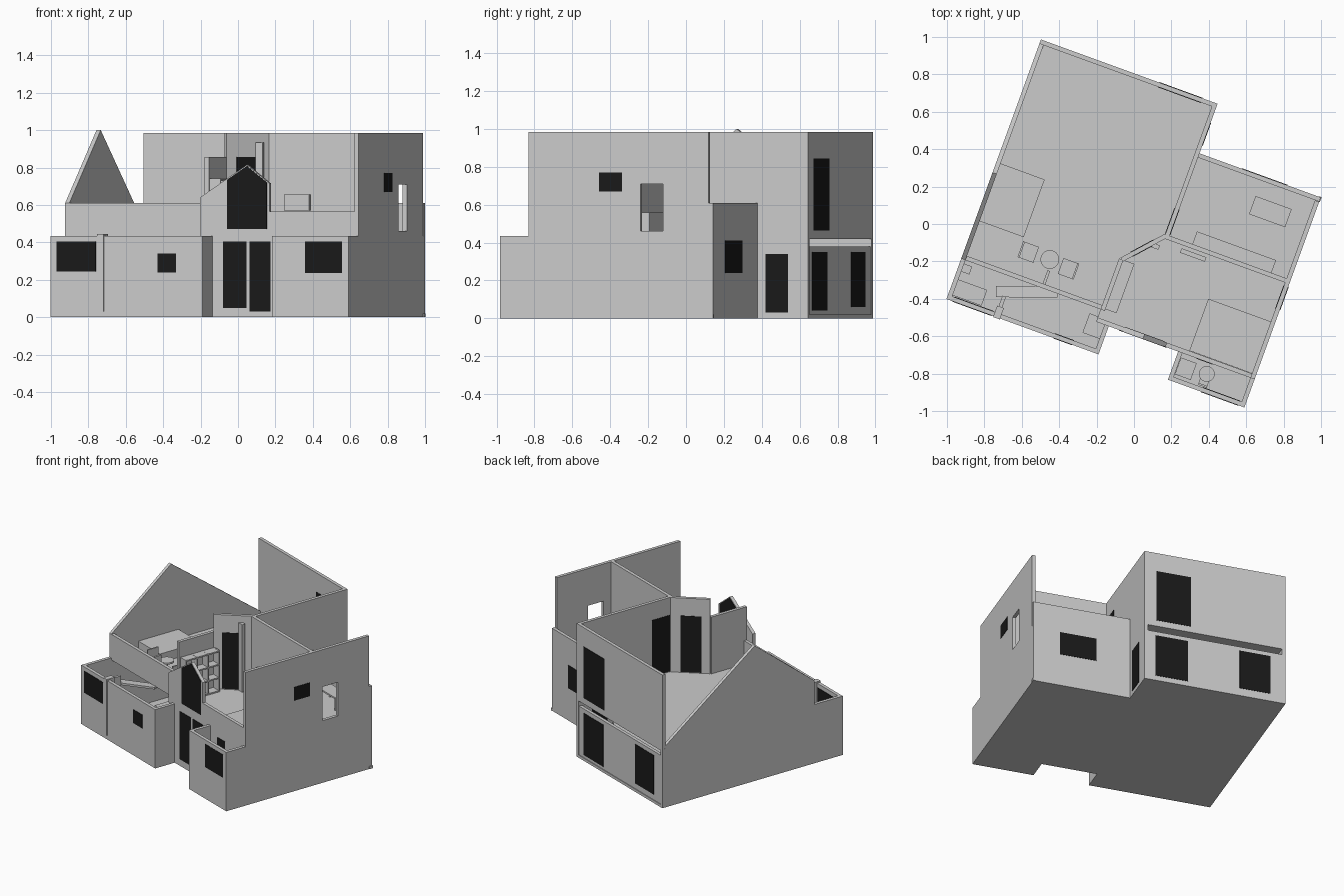
import bpy, bmesh, math
from mathutils import Matrix, Vector

if "Cube" in bpy.data.objects:
    bpy.data.objects.remove(bpy.data.objects["Cube"])

ROT = Matrix.Rotation(math.radians(-20), 4, 'Z')   # whole house is turned on its plot
T = 0.024                                          # wall thickness
F1, F2 = 0.435, 0.985                              # upper floor level, wall top
L, R, S, N = -0.805, 0.89, -0.72, 0.757            # outer limits in house axes
glass = bpy.data.materials.new("dark_glass")
glass.diffuse_color = (0.01, 0.01, 0.01, 1)
glass.use_nodes = True
glass.node_tree.nodes["Principled BSDF"].inputs["Base Color"].default_value = glass.diffuse_color


def prism(name, base, off, mat=None):
    """Extrude a 3D polygon by a vector."""
    bm = bmesh.new()
    f = bm.faces.new([bm.verts.new(p) for p in base])
    ext = bmesh.ops.extrude_face_region(bm, geom=[f])['geom']
    bmesh.ops.translate(bm, vec=off, verts=[v for v in ext if isinstance(v, bmesh.types.BMVert)])
    bmesh.ops.recalc_face_normals(bm, faces=bm.faces)
    bm.transform(ROT)
    me = bpy.data.meshes.new(name)
    bm.to_mesh(me)
    bm.free()
    ob = bpy.data.objects.new(name, me)
    bpy.context.collection.objects.link(ob)
    if mat:
        me.materials.append(mat)
    return ob


def box(name, u0, u1, v0, v1, z0, z1, mat=None):
    return prism(name, [(u0, v0, z0), (u1, v0, z0), (u1, v1, z0), (u0, v1, z0)], (0, 0, z1 - z0), mat)


def slab(name, pts, z0, z1):
    return prism(name, [(u, v, z0) for u, v in pts], (0, 0, z1 - z0))


def panel(name, p, q, prof, t=T, mat=None, shift=0):
    """Upright panel along p->q; profile is (distance, height), thickness to the left."""
    d = (Vector(q) - Vector(p)).normalized()
    n = Vector((-d.y, d.x))
    o = Vector(p) + n * shift
    return prism(name, [(*(o + d * s), z) for s, z in prof], (n.x * t, n.y * t, 0), mat)


def wall(name, p, q, z0, z1, wins=()):
    """Straight wall with dark windows given as (start, end, bottom, top)."""
    ln = (Vector(q) - Vector(p)).length
    w = panel(name, p, q, [(0, z0), (ln, z0), (ln, z1), (0, z1)])
    for i, (a, b, c, d) in enumerate(wins):
        panel(f"{name}_window_{i}", p, q, [(a, c), (b, c), (b, d), (a, d)], T + 0.005, glass, -0.0025)
    return w


# Ground floor plate
slab("ground_slab", [(L, S), (0.06, S), (0.06, -0.56), (0.455, -0.56), (0.455, S), (R, S),
                     (R, 0.475), (0.2, 0.475), (0.2, N), (L, N)], 0, 0.02)
# Ground floor walls, counter-clockwise so thickness goes inwards
wall("left_wing_front", (L, S), (0.06, S), 0, F1, [(0.035, 0.258, 0.245, 0.405), (0.609, 0.715, 0.24, 0.34)])
wall("left_wing_side", (0.06, S), (0.06, -0.55), 0, F1)
wall("entry_wall", (0.0, -0.56), (R, -0.56), 0, 0.42,
     [(0.12, 0.253, 0.05, 0.405), (0.27, 0.39, 0.03, 0.405), (0.56, 0.65, 0.03, 0.38)])
wall("bump_side", (0.455, -0.55), (0.455, S), 0, F1)
wall("bump_front", (0.455, S), (R, S), 0, F1, [(0.19, 0.4, 0.235, 0.405)])
wall("right_ground", (R, S), (R, 0.475), 0, F1)
wall("right_back_ground", (R, 0.475), (0.2, 0.475), 0, F1, [(0.19, 0.45, 0.24, 0.41)])
wall("step_side_ground", (0.2, 0.475), (0.2, N), 0, F1, [(0.045, 0.172, 0.03, 0.34)])
wall("back_ground", (0.2, N - 0.005), (L, N - 0.005), 0, 0.38,
     [(0.08, 0.31, 0.04, 0.35), (0.68, 0.9, 0.06, 0.35)])
wall("left_ground", (L, N), (L, S), 0, F1)
box("front_pilaster", -0.538, -0.5, S - 0.005, S + 0.06, 0.03, 0.445)
box("foot_ledge", R - 0.01, R + 0.004, 0.45, 0.478, 0, 0.02)

# Upper floor plate
slab("upper_slab", [(L, -0.49), (-0.012, -0.49), (-0.012, -0.56), (R, -0.56),
                    (R, 0.475), (0.2, 0.475), (0.2, N), (L, N)], 0.42, F1)
# Upper outer walls
wall("knee_wall", (L, -0.49), (0.0, -0.49), F1, 0.61)
panel("entry_gable", (-0.012, -0.56), (0.4, -0.56),
      [(0, F1), (0.395, F1), (0.395, 0.715), (0.267, 0.815), (0, 0.64)])
panel("entry_gable_window", (-0.012, -0.56), (0.4, -0.56),
      [(0.155, 0.47), (0.38, 0.47), (0.38, 0.72), (0.267, 0.808), (0.155, 0.735)], T + 0.005, glass, -0.0025)
wall("front_parapet", (0.383, -0.56), (R, -0.56), F1, 0.565)
right = wall("right_upper", (R, -0.56), (R, 0.45), F1, F2, [(0.395, 0.525, 0.67, 0.77)])
wall("right_back_parapet", (R, 0.475), (0.2, 0.475), F1, 0.61)
wall("back_upper", (0.2, N), (L, N), F1, F2, [(0.085, 0.33, 0.465, 0.845)])
panel("left_gable", (L, N), (L, -0.49), [(0, F1), (1.247, F1), (1.247, 0.61), (0.757, 1.0)])

# Open window hole in the right wall
cut = box("window_cutter", R - 0.1, R + 0.1, 0.067, 0.195, 0.46, 0.71)
cut.hide_render = True
cut.hide_viewport = True
mod = right.modifiers.new("hole", 'BOOLEAN')
mod.object = cut
mod.solver = 'EXACT'

# Upper partitions with doors
wall("long_partition", (0.2, -0.01), (0.2, N), F1, F2, [(0.02, 0.165, 0.44, 0.855)])
wall("cross_partition", (0.18, -0.018), (R, -0.018), F1, F2)
wall("angled_partition", (0.012, -0.21), (0.19, -0.01), F1, F2, [(0.06, 0.2, 0.44, 0.855)])
wall("stub_partition", (0.012, -0.49), (0.012, -0.2), F1, 0.855)
box("corner_post", 0.13, 0.17, -0.085, -0.06, F1, 0.935)

# Shelf unit beside the stub partition
for i in range(4):
    v = -0.48 + i * 0.09
    box(f"shelf_side_{i}", 0.012, 0.075, v, v + 0.01, F1, 0.74)
for i in range(4):
    box(f"shelf_board_{i}", 0.012, 0.075, -0.48, -0.2, F1 + i * 0.098, F1 + 0.01 + i * 0.098)

# Upper furniture
box("left_bed", L + T, -0.53, -0.268, 0.06, F1, 0.5)
box("right_bed", 0.51, R - T, -0.535, -0.24, F1, 0.5)
box("counter", 0.33, 0.78, 0.006, 0.078, F1, 0.56)
box("side_cabinet", 0.283, 0.425, -0.06, -0.035, 0.57, 0.655)
box("low_stub", -0.35, -0.335, -0.47, -0.39, F1, 0.6)


def table(name, u0, u1, v0, v1, z0, z1):
    box(name + "_top", u0, u1, v0, v1, z1 - 0.012, z1)
    for i, (u, v) in enumerate([(u0, v0), (u1 - 0.01, v0), (u1 - 0.01, v1 - 0.01), (u0, v1 - 0.01)]):
        box(f"{name}_leg_{i}", u, u + 0.01, v, v + 0.01, z0, z1 - 0.012)


def round_table(name, u, v, r, z0, z1):
    ring = lambda k: [(u + k * math.cos(a * math.pi / 12), v + k * math.sin(a * math.pi / 12)) for a in range(24)]
    slab(name + "_top", ring(r), z1 - 0.012, z1)
    slab(name + "_stem", ring(r * 0.15), z0, z1 - 0.012)


def chair(name, u, v, w, z0, ang):
    table(name, u - w, u + w, v - w, v + w, z0, z0 + 0.06)
    d = Vector((math.cos(ang), math.sin(ang))) * w
    n = Vector((-d.y, d.x))
    c = Vector((u, v)) + d
    panel(name + "_back", c - n, c + n, [(0, z0 + 0.05), (2 * w, z0 + 0.05), (2 * w, z0 + 0.13), (0, z0 + 0.13)], 0.01)


table("room_table", 0.56, 0.765, 0.26, 0.363, F1, 0.53)
round_table("round_table", -0.358, -0.332, 0.05, F1, 0.54)
chair("left_chair", -0.48, -0.334, 0.045, F1, math.pi)
chair("right_chair", -0.247, -0.345, 0.045, F1, 0)

# Furniture in the open front wings
box("wing_cabinet", L + T, -0.617, -0.69, -0.6, 0.02, 0.3)
box("wing_stool", L + T, -0.735, -0.555, -0.51, 0.02, 0.3)
box("wing_block", -0.06, 0.036, -0.64, -0.53, 0.02, 0.4)
panel("sloped_board", (-0.56, -0.62), (-0.25, -0.51), [(0, 0.36), (0.33, 0.41), (0.33, 0.425), (0, 0.375)], 0.06)
box("wing_partition", -0.53, -0.51, S + T, -0.6, 0.02, F1)
box("bump_shelf", 0.48, 0.57, -0.68, -0.585, 0.02, 0.16)
round_table("bump_table", 0.64, -0.62, 0.042, 0.02, 0.17)
chair("bump_chair", 0.64, -0.665, 0.025, 0.02, -math.pi / 2)
